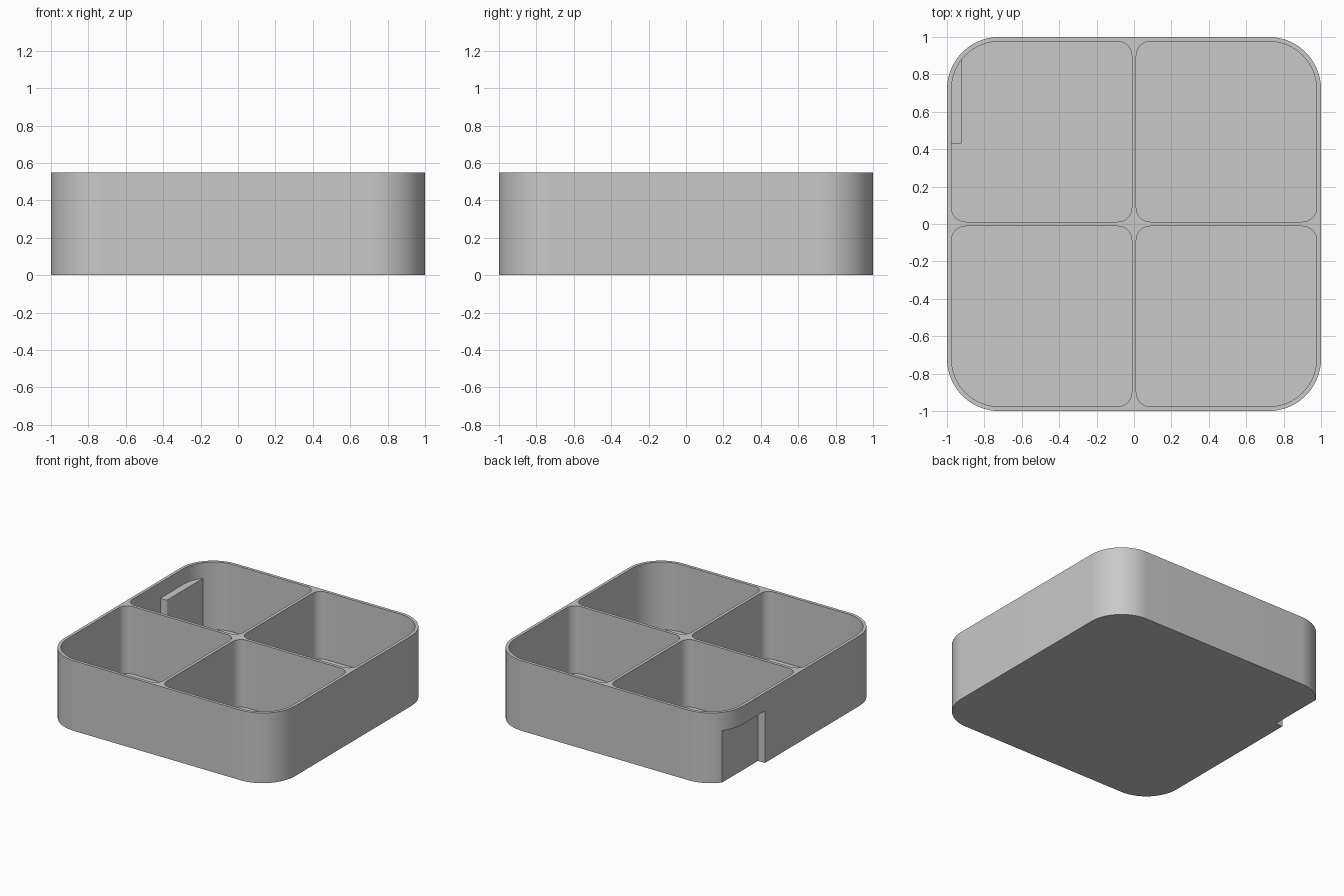
import bpy
import bmesh
from math import cos, sin, pi, radians
from mathutils import Matrix

cube = bpy.data.objects.get("Cube")
if cube:
    bpy.data.objects.remove(cube, do_unlink=True)

HEIGHT, FLOOR = 0.55, 0.02
INNER, GAP = 0.976, 0.012           # inside of outer wall, half divider width
R_OUT, R_IN, R_SMALL = 0.28, 0.256, 0.075

grey = bpy.data.materials.new("matte grey")
grey.use_nodes = True
grey.diffuse_color = (0.58, 0.58, 0.58, 1)
grey.node_tree.nodes["Principled BSDF"].inputs["Base Color"].default_value = (0.58, 0.58, 0.58, 1)


def rounded_block(name, x0, x1, y0, y1, z0, z1, radii, steps=16):
    """Upright block; radii run anticlockwise from the (x1, y1) corner."""
    corners = [(x1, y1, -1, -1), (x0, y1, 1, -1), (x0, y0, 1, 1), (x1, y0, -1, 1)]
    bm = bmesh.new()
    verts = []
    for i, ((x, y, sx, sy), r) in enumerate(zip(corners, radii)):
        if r == 0:
            verts.append(bm.verts.new((x, y, z0)))
            continue
        for k in range(steps + 1):
            a = pi / 2 * (i + k / steps)
            verts.append(bm.verts.new((x + sx * r + r * cos(a), y + sy * r + r * sin(a), z0)))
    base = bm.faces.new(verts)
    top = bmesh.ops.extrude_face_region(bm, geom=[base])["geom"]
    bmesh.ops.translate(bm, vec=(0, 0, z1 - z0),
                        verts=[g for g in top if isinstance(g, bmesh.types.BMVert)])
    bmesh.ops.recalc_face_normals(bm, faces=bm.faces)
    mesh = bpy.data.meshes.new(name)
    bm.to_mesh(mesh)
    bm.free()
    mesh.materials.append(grey)
    ob = bpy.data.objects.new(name, mesh)
    bpy.context.collection.objects.link(ob)
    return ob


def activate(ob):
    bpy.ops.object.select_all(action="DESELECT")
    ob.select_set(True)
    bpy.context.view_layer.objects.active = ob


def carve(ob, cutter):
    """Cut one solid from another and discard the cutter."""
    cutter.hide_render = True
    activate(ob)
    mod = ob.modifiers.new("carve", "BOOLEAN")
    mod.operation = "DIFFERENCE"
    mod.solver = "EXACT"
    mod.object = cutter
    bpy.ops.object.modifier_apply(modifier=mod.name)
    bpy.data.objects.remove(cutter, do_unlink=True)


# Solid body with rounded corners
tray = rounded_block("divided_tray", -1, 1, -1, 1, 0, HEIGHT, [R_OUT] * 4, 24)

# Four pockets, each turned a quarter from the last
for turn in range(4):
    pocket = rounded_block("pocket_cutter", GAP, INNER, GAP, INNER, FLOOR, HEIGHT + 0.1,
                           [R_IN, R_SMALL, R_SMALL, R_SMALL], 20)
    pocket.data.transform(Matrix.Rotation(turn * pi / 2, 4, "Z"))
    if turn == 1:
        # Keep a thin housing around the side recess
        housing = rounded_block("housing_cutter", -1.1, -0.919, 0.431, 1.1, -0.1, 0.427,
                                [0, 0, 0, 0.008], 4)
        carve(pocket, housing)
    carve(tray, pocket)

# Recess in the outer wall, open at the bottom
recess = rounded_block("recess_cutter", -1.1, -0.94, 0.451, 1.1, -0.1, 0.407, [0] * 4)
carve(tray, recess)

activate(tray)
bpy.ops.object.shade_smooth_by_angle(angle=radians(30))
